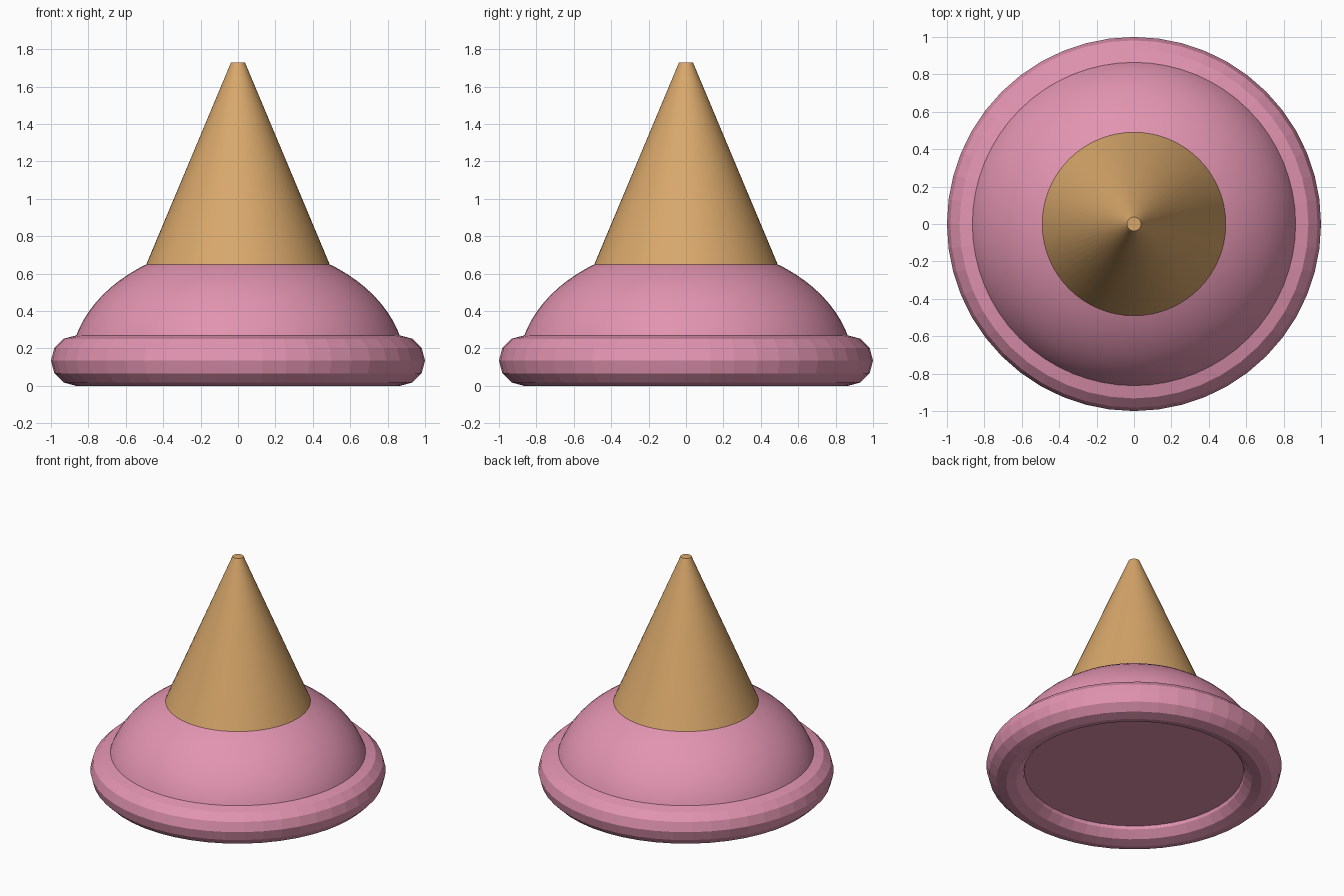
import bpy
import math

cube = bpy.data.objects.get("Cube")
if cube:
    bpy.data.objects.remove(cube, do_unlink=True)


def make_material(name, color):
    mat = bpy.data.materials.new(name)
    mat.use_nodes = True
    mat.diffuse_color = color
    mat.node_tree.nodes["Principled BSDF"].inputs["Base Color"].default_value = color
    return mat


def finish(name, mat, smooth):
    obj = bpy.context.object
    obj.name = obj.data.name = name
    obj.data.materials.append(mat)
    if smooth:
        bpy.ops.object.shade_smooth_by_angle(angle=math.radians(40))
    else:
        bpy.ops.object.shade_flat()
    return obj


pink = make_material("Strawberry pink", (0.76, 0.296, 0.434, 1))
tan = make_material("Wafer tan", (0.69, 0.39, 0.147, 1))

# Faceted ring at the bottom
TUBE = 0.135
bpy.ops.mesh.primitive_torus_add(
    major_radius=1 - TUBE, minor_radius=TUBE,
    major_segments=48, minor_segments=12, location=(0, 0, TUBE))
finish("bottom_ring", pink, False)

# Flattened half-dome with a flat underside
BASE, RADIUS, HEIGHT = 0.09, 0.898, 0.668
SEGMENTS, RINGS = 64, 20
verts, faces = [], []
for i in range(RINGS):
    lat = math.pi / 2 * i / RINGS
    for j in range(SEGMENTS):
        lon = 2 * math.pi * j / SEGMENTS
        r = RADIUS * math.cos(lat)
        verts.append((r * math.cos(lon), r * math.sin(lon), HEIGHT * math.sin(lat)))
verts.append((0, 0, HEIGHT))
for j in range(SEGMENTS):
    k = (j + 1) % SEGMENTS
    for i in range(RINGS - 1):
        a, b = i * SEGMENTS, (i + 1) * SEGMENTS
        faces.append((a + j, a + k, b + k, b + j))
    last = (RINGS - 1) * SEGMENTS
    faces.append((last + j, last + k, len(verts) - 1))
faces.append(tuple(reversed(range(SEGMENTS))))
mesh = bpy.data.meshes.new("scoop")
mesh.from_pydata(verts, [], faces)
scoop = bpy.data.objects.new("scoop", mesh)
bpy.context.collection.objects.link(scoop)
scoop.location.z = BASE
bpy.ops.object.select_all(action='DESELECT')
scoop.select_set(True)
bpy.context.view_layer.objects.active = scoop
finish("scoop", pink, True)

# Upturned cone with a small flat tip
BOTTOM, TOP = 0.6, 1.73
bpy.ops.mesh.primitive_cone_add(
    vertices=64, radius1=0.511, radius2=0.037, depth=TOP - BOTTOM,
    location=(0, 0, (BOTTOM + TOP) / 2))
finish("cone", tan, True)
